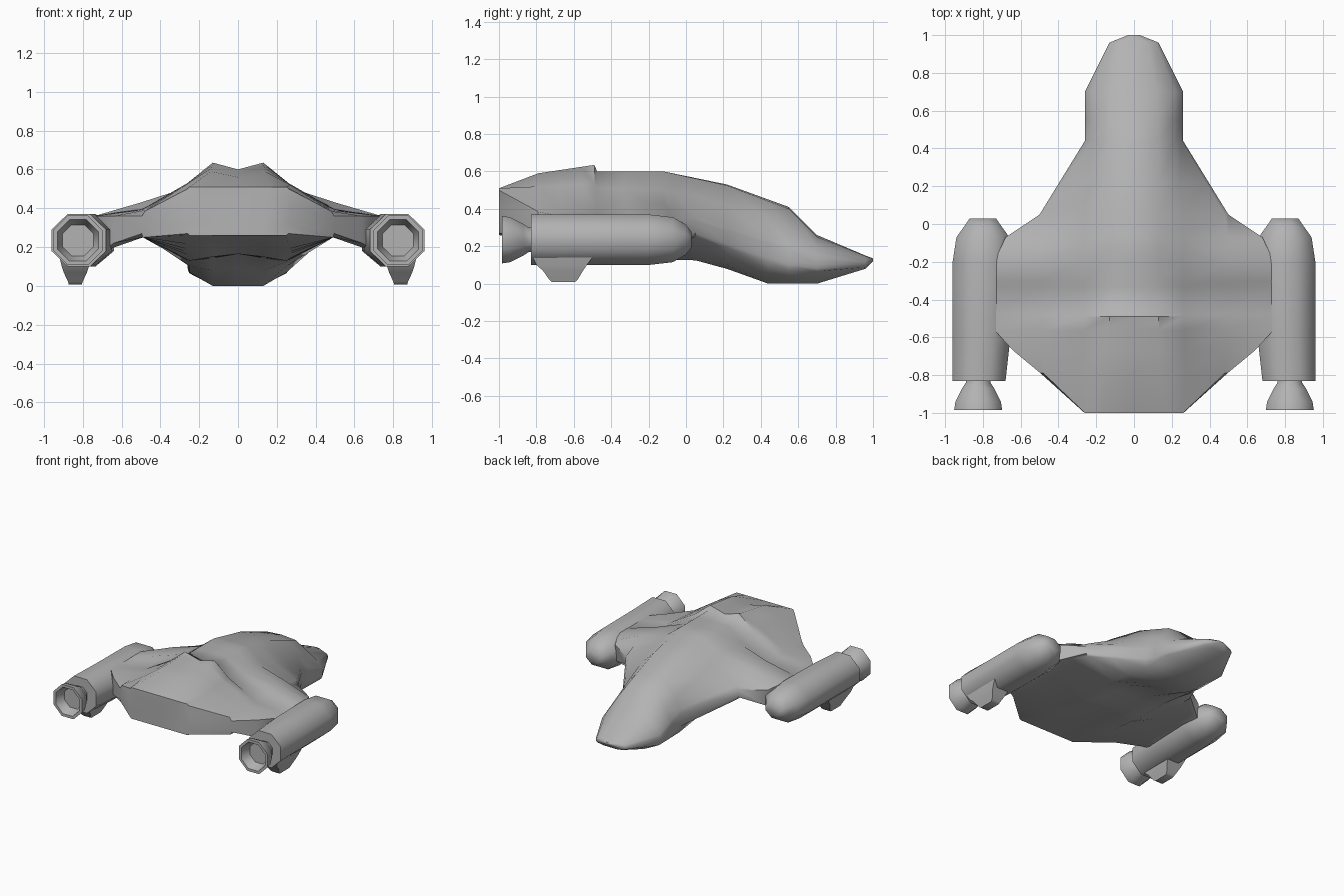
import bpy
import bmesh
import math

default_cube = bpy.data.objects.get("Cube")
if default_cube:
    bpy.data.objects.remove(default_cube, do_unlink=True)

# One plain grey paint for the whole craft
paint = bpy.data.materials.new("hull_grey")
paint.use_nodes = True
GREY = (0.45, 0.45, 0.45, 1)
paint.diffuse_color = GREY
paint.node_tree.nodes["Principled BSDF"].inputs["Base Color"].default_value = GREY


def loft(name, rings, smooth_angle=50):
    """Skin a list of equal-length closed rings and cap both ends."""
    bm = bmesh.new()
    loops = [[bm.verts.new(point) for point in ring] for ring in rings]
    for first, second in zip(loops, loops[1:]):
        count = len(first)
        for i in range(count):
            j = (i + 1) % count
            bm.faces.new((first[i], first[j], second[j], second[i]))
    bm.faces.new(loops[0])
    bm.faces.new(loops[-1])
    bmesh.ops.recalc_face_normals(bm, faces=bm.faces[:])
    mesh = bpy.data.meshes.new(name)
    bm.to_mesh(mesh)
    bm.free()
    mesh.materials.append(paint)
    obj = bpy.data.objects.new(name, mesh)
    bpy.context.collection.objects.link(obj)
    bpy.ops.object.select_all(action='DESELECT')
    obj.select_set(True)
    bpy.context.view_layer.objects.active = obj
    bpy.ops.object.shade_smooth_by_angle(angle=math.radians(smooth_angle))
    return obj


def along(track, y):
    """Point on a lengthwise (y, x, z) line at the given y."""
    for (ya, xa, za), (yb, xb, zb) in zip(track, track[1:]):
        if ya <= y <= yb:
            t = (y - ya) / (yb - ya)
            return xa + (xb - xa) * t, y, za + (zb - za) * t
    return track[-1][1], y, track[-1][2]


def octagon(y, cx, cz, rx, rz):
    """Flat-sided octagonal ring across the y axis."""
    grow = 1 / math.cos(math.pi / 8)
    angles = [math.pi / 8 + i * math.pi / 4 for i in range(8)]
    return [(cx + rx * grow * math.cos(a), y, cz + rz * grow * math.sin(a))
            for a in angles]


# Hull and wings: lengthwise lines from tail to nose, as (y, x, z)
crown = [(-1, 0, .51), (-.79, 0, .56), (-.49, 0, .6), (-.12, 0, .6), (.22, 0, .53),
         (.55, 0, .41), (.7, 0, .26), (.96, 0, .15), (1, 0, .135)]
ridge = [(-1, .17, .51), (-.79, .14, .59), (-.49, .13, .635), (-.475, .13, .6),
         (-.12, .13, .6), (.22, .13, .525), (.55, .13, .4), (.7, .12, .25),
         (.96, .07, .148), (1, .02, .135)]
shoulder = [(-1, .25, .51), (-.79, .27, .52), (-.49, .26, .53), (-.475, .26, .515),
            (-.12, .26, .5), (.05, .26, .47), (.44, .22, .34), (.7, .22, .2),
            (.96, .12, .13), (1, .025, .13)]
wing_root_top = [(-1, .26, .5), (-.79, .48, .385), (-.33, .5, .4), (-.3, .5, .43),
                 (-.12, .5, .43), (-.07, .5, .385), (.05, .48, .36), (.44, .25, .25),
                 (.7, .255, .15), (.96, .125, .12), (1, .03, .13)]
wing_tip_top = [(-1, .262, .4), (-.79, .495, .36), (-.67, .64, .36), (-.56, .74, .36),
                (-.2, .74, .36), (-.07, .68, .33), (.05, .5, .33), (.44, .26, .22),
                (.7, .26, .13), (.96, .13, .115), (1, .03, .128)]
wing_tip_bottom = [(-1, .262, .32), (-.79, .495, .27), (-.67, .64, .22),
                   (-.56, .72, .17), (-.2, .72, .17), (-.07, .67, .2), (.05, .5, .27),
                   (.44, .26, .14), (.7, .26, .1), (.96, .13, .105), (1, .03, .126)]
wing_root_bottom = [(-1, .26, .27), (-.79, .49, .25), (.05, .49, .25), (.44, .258, .12),
                    (.7, .258, .08), (.96, .125, .095), (1, .03, .124)]
chine = [(-1, .25, .26), (-.67, .26, .19), (-.3, .25, .13), (.05, .25, .125),
         (.44, .25, .07), (.7, .25, .065), (.96, .11, .088), (1, .025, .122)]
keel_side = [(-1, .13, .26), (-.3, .13, .15), (.05, .13, .14), (.44, .13, 0),
             (.7, .12, 0), (.96, .06, .08), (1, .02, .122)]
keel = [(-1, 0, .26), (-.3, 0, .165), (.05, 0, .165), (.44, 0, 0), (.7, 0, 0),
        (.96, 0, .08), (1, 0, .12)]

side_lines = [ridge, shoulder, wing_root_top, wing_tip_top, wing_tip_bottom,
              wing_root_bottom, chine, keel_side]
stations = sorted({point[0] for line in [crown, keel] + side_lines for point in line})
hull_rings = []
for y in stations:
    half = [along(line, y) for line in side_lines]
    mirrored = [(-px, py, pz) for px, py, pz in reversed(half)]
    hull_rings.append([along(crown, y)] + half + [along(keel, y)] + mirrored)
loft("hull_and_wings", hull_rings)

# Paired engine parts
NACELLE_Z = .235
for side, sign in (("left", 1), ("right", -1)):
    # Nacelle: (y, centre x, half width, half height)
    nacelle = [(-.83, .82, .14, .135), (-.56, .805, .155, .135), (-.2, .8, .16, .135),
               (-.07, .8, .14, .12), (.0, .8, .09, .08), (.03, .8, .07, .04)]
    loft(side + "_nacelle",
         [octagon(y, sign * cx, NACELLE_Z, rx, rz) for y, cx, rx, rz in nacelle])

    # Flared nozzle with a hollow mouth: (y, radius)
    nozzle = [(-.81, .065), (-.84, .065), (-.87, .085), (-.94, .12), (-.985, .127),
              (-.985, .106), (-.91, .08)]
    loft(side + "_nozzle",
         [octagon(y, sign * .825, NACELLE_Z, r, r) for y, r in nozzle])

    # Landing skid: (z, rear y, front y, half width)
    skid = [(.14, -.82, -.5, .08), (.1, -.8, -.53, .07), (.07, -.765, -.55, .06),
            (.02, -.73, -.58, .037), (.008, -.715, -.595, .034)]
    loft(side + "_skid",
         [[(sign * .838 + w, back, z), (sign * .838 + w, front, z),
           (sign * .838 - w, front, z), (sign * .838 - w, back, z)]
          for z, back, front, w in skid])
